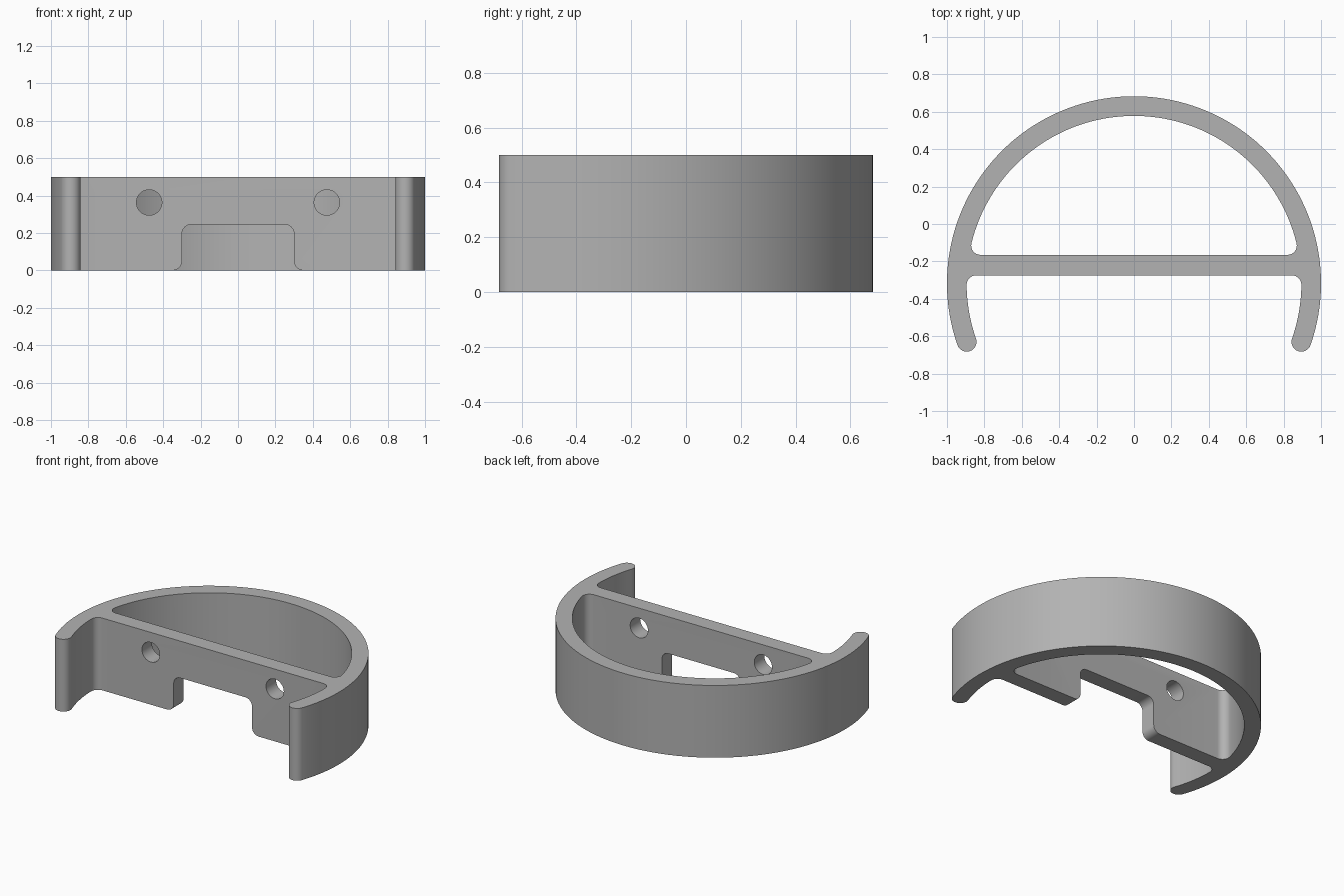
import bpy
import bmesh
from math import asin, atan2, cos, degrees, radians, sin, sqrt
from mathutils import Matrix, Vector

if "Cube" in bpy.data.objects:
    bpy.data.objects.remove(bpy.data.objects["Cube"], do_unlink=True)

# Main dimensions
HEIGHT = 0.5
CY = -0.317                    # centre of the ring in y
R_OUT, R_IN = 1.0, 0.895
WALL_FRONT, WALL_BACK = -0.275, -0.165
FILLET = 0.05

grey = bpy.data.materials.new("plain grey")
grey.use_nodes = True
colour = (0.45, 0.45, 0.45, 1)
grey.diffuse_color = colour
grey.node_tree.nodes["Principled BSDF"].inputs["Base Color"].default_value = colour


def arc(cx, cy, r, start, end, steps):
    angles = [radians(start + (end - start) * i / steps) for i in range(steps + 1)]
    return [Vector((cx + r * cos(a), cy + r * sin(a))) for a in angles]


def prism(name, points, depth, matrix=Matrix()):
    """Extrude a closed 2D outline along its local z."""
    clean = [p for i, p in enumerate(points) if (p - points[i - 1]).length > 1e-4]
    bm = bmesh.new()
    face = bm.faces.new([bm.verts.new((p.x, p.y, 0)) for p in clean])
    top = bmesh.ops.extrude_face_region(bm, geom=[face])["geom"]
    bmesh.ops.translate(bm, vec=(0, 0, depth),
                        verts=[v for v in top if isinstance(v, bmesh.types.BMVert)])
    bmesh.ops.recalc_face_normals(bm, faces=bm.faces)
    bm.transform(matrix)
    mesh = bpy.data.meshes.new(name)
    bm.to_mesh(mesh)
    bm.free()
    mesh.materials.append(grey)
    obj = bpy.data.objects.new(name, mesh)
    bpy.context.collection.objects.link(obj)
    return obj


def fillet_centre(line_y, side):
    """Centre and ring angle of a fillet between the inner ring and a wall face."""
    y = line_y + side * FILLET - CY
    x = sqrt((R_IN - FILLET) ** 2 - y ** 2)
    return x, y + CY, degrees(atan2(y, x))


# Ring with two rounded arms and the front face of the cross wall
tip_r = (R_OUT - R_IN) / 2
mid_r = R_OUT - tip_r
tip = degrees(asin(-0.313 / mid_r))
tip_x, tip_y = mid_r * cos(radians(tip)), CY + mid_r * sin(radians(tip))
fx, fy, fa = fillet_centre(WALL_FRONT, -1)
outline = (arc(0, CY, R_OUT, tip, 180 - tip, 96)
           + arc(-tip_x, tip_y, tip_r, 180 - tip, 360 - tip, 16)
           + arc(0, CY, R_IN, 180 - tip, 180 - fa, 10)
           + arc(-fx, fy, FILLET, 180 - fa, 90, 8)
           + arc(fx, fy, FILLET, 90, fa, 8)
           + arc(0, CY, R_IN, fa, tip, 10)
           + arc(tip_x, tip_y, tip_r, 180 + tip, 360 + tip, 16))
body = prism("ring_bracket", outline, HEIGHT)

# D-shaped opening behind the cross wall
bx, by, ba = fillet_centre(WALL_BACK, 1)
opening = (arc(0, CY, R_IN, ba, 180 - ba, 72)
           + arc(-bx, by, FILLET, 180 - ba, 270, 8)
           + arc(bx, by, FILLET, 270, 360 + ba, 8))
cutters = [prism("opening_cutter", opening, HEIGHT + 0.2, Matrix.Translation((0, 0, -0.1)))]

# Notch with rounded top corners and flared feet, cut through the wall
through_wall = Matrix.Translation((0, -0.1, 0)) @ Matrix.Rotation(radians(90), 4, "X")
left = ([Vector((-0.35, -0.05))]
        + arc(-0.35, 0.05, 0.05, 270, 360, 8)
        + arc(-0.25, 0.195, 0.05, 180, 90, 8))
right = [Vector((-p.x, p.y)) for p in reversed(left)]
cutters.append(prism("notch_cutter", left + right, 0.25, through_wall))

# Two screw holes in the wall
for side in (-1, 1):
    circle = arc(side * 0.475, 0.363, 0.068, 0, 360, 40)[:-1]
    cutters.append(prism("hole_cutter", circle, 0.25, through_wall))

bpy.ops.object.select_all(action="DESELECT")
bpy.context.view_layer.objects.active = body
body.select_set(True)
for cutter in cutters:
    cutter.hide_render = True
    cut = body.modifiers.new(cutter.name, "BOOLEAN")
    cut.operation = "DIFFERENCE"
    cut.solver = "EXACT"
    cut.object = cutter
    bpy.ops.object.modifier_apply(modifier=cut.name)
    bpy.data.objects.remove(cutter, do_unlink=True)

bpy.ops.object.shade_smooth_by_angle(angle=radians(30))
